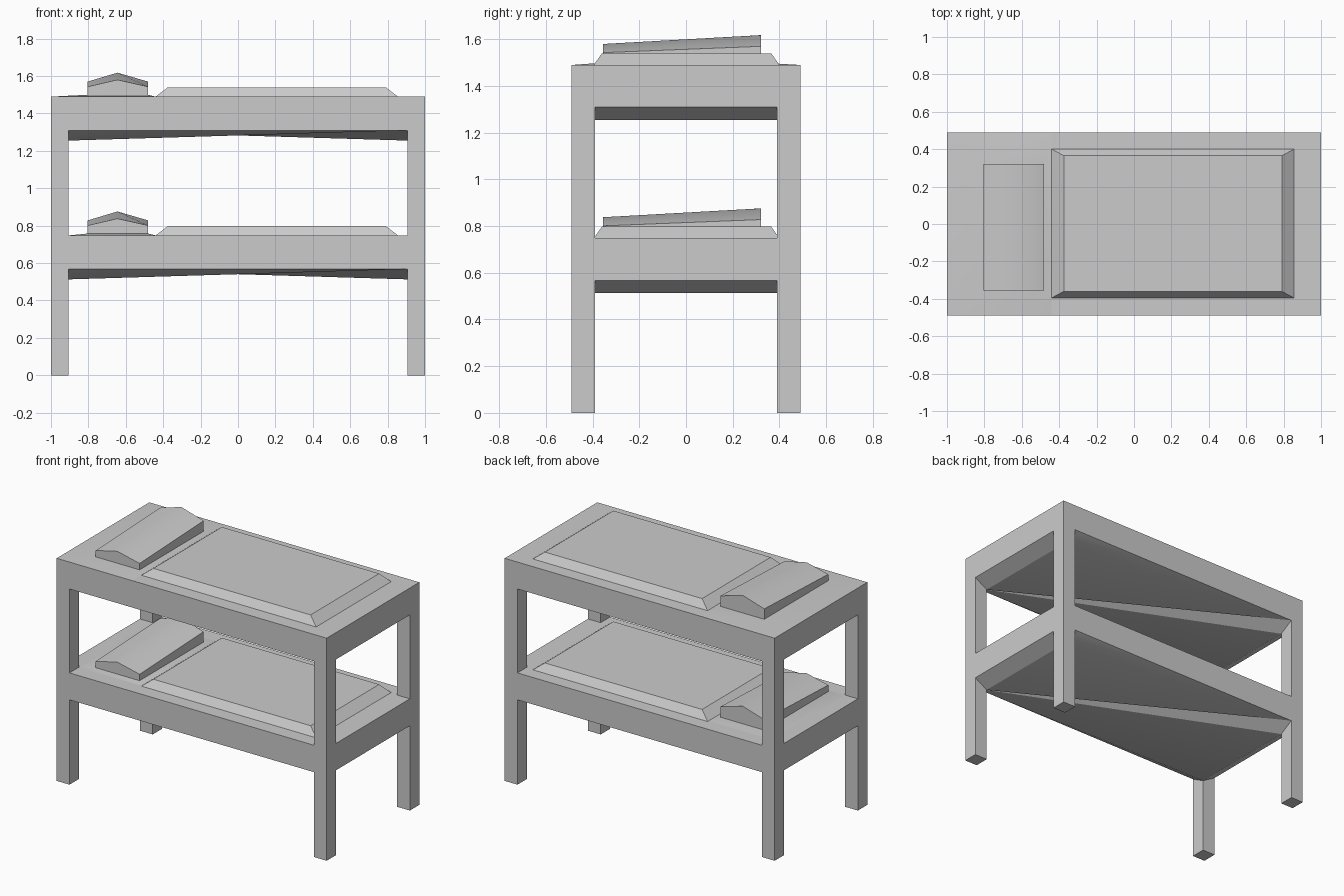
import bpy, bmesh, math

cube = bpy.data.objects.get("Cube")
if cube:
    bpy.data.objects.remove(cube, do_unlink=True)

# One plain colour
grey = bpy.data.materials.new("plain_grey")
grey.use_nodes = True
colour = (0.6, 0.6, 0.6, 1)
grey.diffuse_color = colour
grey.node_tree.nodes["Principled BSDF"].inputs["Base Color"].default_value = colour

HX, HY = 1.0, 0.49        # outer half sizes
IX, IY = 0.905, 0.39      # inner faces of the legs
DECK, DROP = 0.18, 0.055  # deck thickness, sag at the leg corners
LEVELS = {"lower": 0.748, "upper": 1.49}


def finish(name, bm, angle=30):
    mesh = bpy.data.meshes.new(name)
    bm.to_mesh(mesh)
    bm.free()
    obj = bpy.data.objects.new(name, mesh)
    bpy.context.collection.objects.link(obj)
    mesh.materials.append(grey)
    bpy.ops.object.select_all(action="DESELECT")
    obj.select_set(True)
    bpy.context.view_layer.objects.active = obj
    bpy.ops.object.shade_smooth_by_angle(angle=math.radians(angle))
    return obj


def rect(x0, x1, y0, y1, z):
    return [(x0, y0, z), (x1, y0, z), (x1, y1, z), (x0, y1, z)]


def loft(bm, lower, upper, cap=True):
    """Join two matching loops with side faces, optionally closing the top."""
    a = [bm.verts.new(p) for p in lower]
    b = [bm.verts.new(p) for p in upper]
    n = len(a)
    for i in range(n):
        j = (i + 1) % n
        bm.faces.new((a[i], a[j], b[j], b[i]))
    if cap:
        bm.faces.new(b)
    return a


def leg(name, sx, sy, z0, z1, foot):
    xs, ys = sorted((sx * IX, sx * HX)), sorted((sy * IY, sy * HY))
    bm = bmesh.new()
    base = loft(bm, rect(*xs, *ys, z0), rect(*xs, *ys, z1), cap=False)
    if foot:
        bm.faces.new(base[::-1])
    finish(name, bm)


def deck(name, top):
    hi, lo = top - DECK, top - DECK - DROP
    bm = bmesh.new()
    loft(bm, rect(-HX, HX, -HY, HY, hi), rect(-HX, HX, -HY, HY, top))
    # Folded underside: one half, then the same half turned by 180 degrees
    c, d = (IX, -IY, lo), (IX, IY, lo)
    e, f, g = (IX, HY, hi), (-IX, HY, hi), (IX, -HY, hi)
    half = [(c, (HX, -IY, hi), (HX, IY, hi), d), (c, d, f), (d, e, f), (c, f, g)]
    for s in (1, -1):
        for pts in half:
            face = bm.faces.new([bm.verts.new((s * x, s * y, z)) for x, y, z in pts])
            face.normal_update()
            if face.normal.z > 0:
                face.normal_flip()
    bmesh.ops.remove_doubles(bm, verts=bm.verts, dist=0.0001)
    finish(name, bm)


def mattress(name, z):
    bm = bmesh.new()
    loft(bm, rect(-0.44, 0.855, -0.395, 0.40, z),
         rect(-0.375, 0.79, -0.36, 0.365, z + 0.05))
    finish(name, bm)


def pillow(name, z):
    x0, xm, x1, y0, y1 = -0.805, -0.645, -0.48, -0.355, 0.322
    bm = bmesh.new()
    ends = []
    # House-shaped section, tilted up towards the back
    for y, eave, ridge in ((y0, 0.053, 0.09), (y1, 0.08, 0.128)):
        section = [(x0, 0.0), (x1, 0.0), (x1, eave), (xm, ridge), (x0, eave)]
        ends.append([(x, y, z + h) for x, h in section])
    base = loft(bm, ends[0], ends[1])
    bm.faces.new(base[::-1])
    bmesh.ops.recalc_face_normals(bm, faces=bm.faces)
    finish(name, bm)


def sheet(name, z, hx, hy):
    # Bedding rising gently to the foot of the pillow
    bm = bmesh.new()
    loft(bm, rect(-hx, -0.44, -hy, hy, z), rect(-0.805, -0.48, -0.355, 0.322, z + 0.01))
    finish(name, bm)


for level, top in LEVELS.items():
    deck(level + "_deck", top)
    mattress(level + "_mattress", top)
    pillow(level + "_pillow", top)
    inner = level == "lower"
    sheet(level + "_sheet", top, IX if inner else HX, IY if inner else HY)

for sx, side in ((1, "left"), (-1, "right")):
    for sy, end in ((-1, "front"), (1, "back")):
        leg(f"{end}_{side}_leg", sx, sy, 0, LEVELS["lower"] - DECK, True)
        leg(f"{end}_{side}_post", sx, sy, LEVELS["lower"], LEVELS["upper"] - DECK, False)
